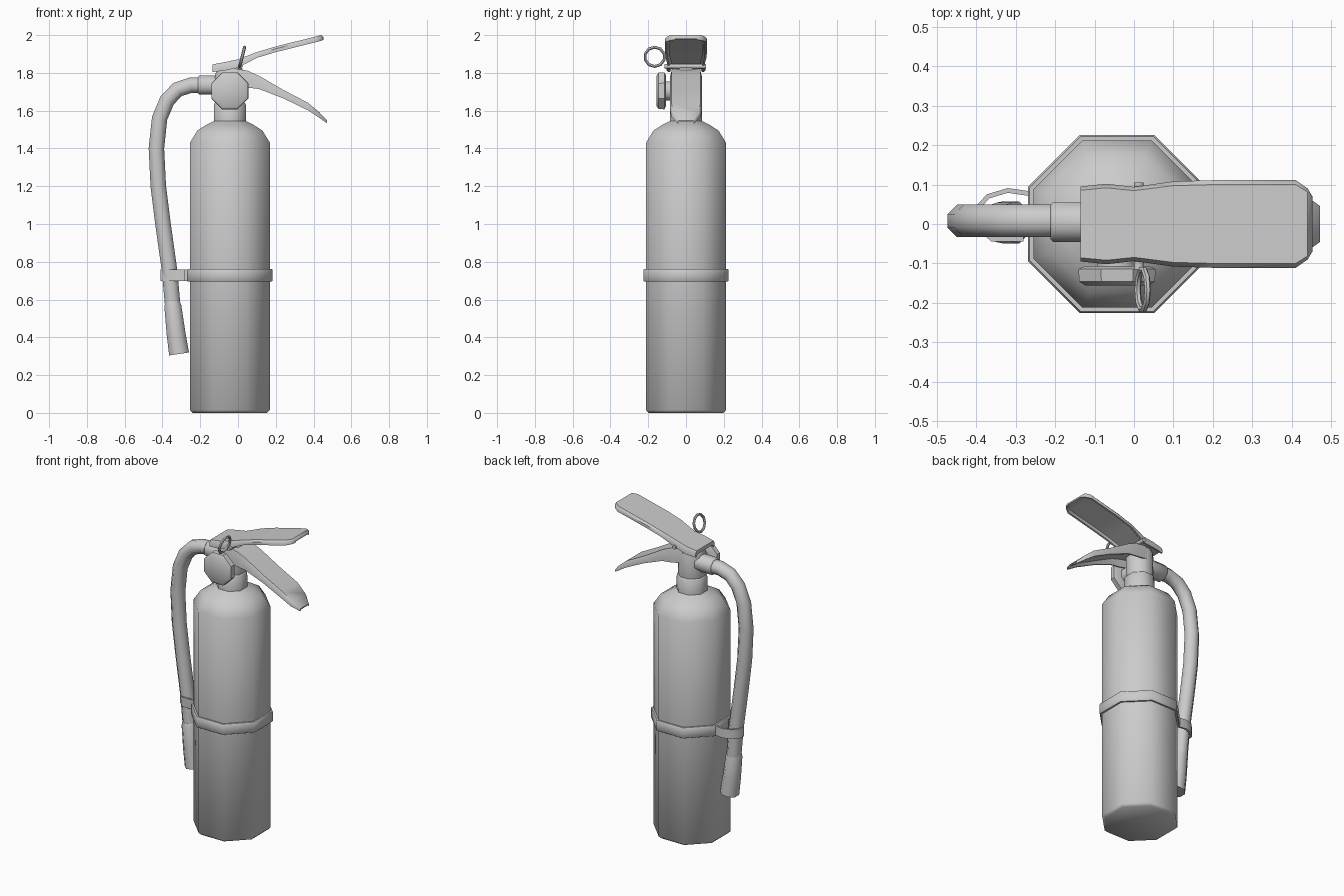
import bpy, bmesh, math
from mathutils import Vector

if "Cube" in bpy.data.objects:
    bpy.data.objects.remove(bpy.data.objects["Cube"])

grey = bpy.data.materials.new("plain grey")
grey.use_nodes = True
COLOUR = (0.6, 0.6, 0.6, 1)
grey.diffuse_color = COLOUR
grey.node_tree.nodes["Principled BSDF"].inputs["Base Color"].default_value = COLOUR

X, Y, Z = Vector((1, 0, 0)), Vector((0, 1, 0)), Vector((0, 0, 1))
CX = -0.043  # axis of the tank


def loft(name, rings, angle=50, loop=False):
    """Skin a list of equal-length point rings, capping the ends."""
    bm = bmesh.new()
    rows = [[bm.verts.new(p) for p in ring] for ring in rings]
    n = len(rows[0])
    pairs = list(zip(rows, rows[1:])) + ([(rows[-1], rows[0])] if loop else [])
    for a, b in pairs:
        for i in range(n):
            j = (i + 1) % n
            bm.faces.new((a[i], a[j], b[j], b[i]))
    if not loop:
        bm.faces.new(rows[0])
        bm.faces.new(rows[-1])
    bmesh.ops.recalc_face_normals(bm, faces=bm.faces)
    mesh = bpy.data.meshes.new(name)
    bm.to_mesh(mesh)
    bm.free()
    mesh.materials.append(grey)
    obj = bpy.data.objects.new(name, mesh)
    bpy.context.collection.objects.link(obj)
    bpy.ops.object.select_all(action="DESELECT")
    obj.select_set(True)
    bpy.context.view_layer.objects.active = obj
    bpy.ops.object.shade_smooth_by_angle(angle=math.radians(angle))
    return obj


def polygon(sides=8):
    """Regular polygon whose flat sides lie at distance 1."""
    r = 1 / math.cos(math.pi / sides)
    angles = [(i + 0.5) * math.tau / sides for i in range(sides)]
    return [(r * math.cos(a), r * math.sin(a)) for a in angles]


def lathe(name, origin, u, v, axis, profile, angle=50, loop=False):
    """Octagonal turned part; profile holds (radius, distance along axis)."""
    o = Vector(origin)
    rings = [[o + axis * h + r * (u * a + v * b) for a, b in polygon()]
             for r, h in profile]
    return loft(name, rings, angle, loop)


def sweep(name, path, up, section, scales=None, angle=50):
    """Carry a section along a path that lies square to up."""
    pts = [Vector(p) for p in path]
    rings = []
    for i, p in enumerate(pts):
        ahead = pts[min(i + 1, len(pts) - 1)] - pts[max(i - 1, 0)]
        side = up.cross(ahead.normalized())
        s = scales[i] if scales else 1
        rings.append([p + s * (side * a + up * b) for a, b in section])
    return loft(name, rings, angle)


def lever(name, stations, lip):
    """Pressed channel; stations hold (x, top z, half width, depth)."""
    rings = []
    for x, z, w, d in stations:
        half = [(w * 0.9, 0), (w, d * 0.4), (w, d), (w * 0.9, d), (w * 0.8, d * lip)]
        outline = half + [(-a, b) for a, b in reversed(half)]
        rings.append([Vector((x, a, z - b)) for a, b in outline])
    return loft(name, rings, 40)


# Tank with rounded shoulder and neck
lathe("tank", (CX, 0, 0), X, Y, Z,
      [(0.197, 0), (0.212, 0.015), (0.212, 1.43), (0.172, 1.495),
       (0.125, 1.525), (0.085, 1.545), (0.084, 1.635), (0.076, 1.645)])

# Strap around the tank
lathe("tank_band", (CX, 0, 0), X, Y, Z,
      [(0.205, 0.695), (0.222, 0.695), (0.226, 0.70), (0.226, 0.755),
       (0.222, 0.762), (0.205, 0.762)], loop=True)

# Clip that holds the hose to the strap
clip_section = [(-0.006, -0.03), (0.006, -0.03), (0.006, 0.03), (-0.006, 0.03)]
clip_path = [(-0.25, 0.075), (-0.32, 0.085), (-0.37, 0.07), (-0.402, 0.035),
             (-0.405, 0), (-0.36, -0.038), (-0.28, -0.038)]
sweep("hose_clip", [(x, y, 0.728) for x, y in clip_path], Z, clip_section)

# Valve body above the neck
lathe("valve_body", (CX, 0, 0), X, Y, Z,
      [(0.075, 1.63), (0.078, 1.65), (0.078, 1.79), (0.065, 1.825)])

# Pressure gauge on the front
lathe("gauge_stem", (CX, 0, 1.705), X, Z, -Y, [(0.05, 0.04), (0.05, 0.12)])
lathe("gauge", (CX, 0, 1.705), X, Z, -Y,
      [(0.08, 0.106), (0.098, 0.114), (0.096, 0.146), (0.08, 0.156)], 40)

# Hose connector, hose and nozzle
lathe("hose_connector", (-0.09, 0.005, 1.735), Y, Z, -X,
      [(0.05, 0), (0.05, 0.115), (0.044, 0.122)])
hose_path = [(-0.18, 1.735), (-0.25, 1.735), (-0.32, 1.712), (-0.375, 1.655),
             (-0.415, 1.56), (-0.432, 1.4), (-0.422, 1.2), (-0.397, 1.0),
             (-0.362, 0.75), (-0.345, 0.56)]
sweep("hose", [(x, 0.008, z) for x, z in hose_path], Y, polygon(),
      [0.041] * len(hose_path))
nozzle_path = [(-0.348, 0.59), (-0.345, 0.565), (-0.328, 0.42), (-0.312, 0.312)]
sweep("nozzle", [(x, 0.004, z) for x, z in nozzle_path], Y, polygon(),
      [0.038, 0.045, 0.05, 0.053])

# Squeeze lever and carrying handle
lever("squeeze_lever",
      [(-0.135, 1.845, 0.095, 0.04), (-0.07, 1.857, 0.102, 0.045),
       (0.0, 1.872, 0.094, 0.045), (0.1, 1.91, 0.108, 0.03),
       (0.2, 1.94, 0.111, 0.03), (0.41, 1.992, 0.111, 0.03),
       (0.44, 2.0, 0.09, 0.03), (0.452, 1.99, 0.07, 0.016)], 0.6)
lever("carry_handle",
      [(-0.03, 1.825, 0.08, 0.09), (0.05, 1.812, 0.085, 0.09),
       (0.11, 1.785, 0.086, 0.07), (0.24, 1.71, 0.086, 0.045),
       (0.37, 1.642, 0.086, 0.04), (0.43, 1.592, 0.075, 0.03),
       (0.472, 1.548, 0.045, 0.015)], 0.5)

# Locking pin and its pull ring
lathe("locking_pin", (0.012, 0, 1.835), X, Z, -Y, [(0.012, -0.105), (0.012, 0.115)])
lean = Vector((0.25, 0, 1)).normalized()
across = lean.cross(Y)
ring_centre = Vector((0.022, -0.166, 1.885))
ring = []
for a, b in polygon(10):
    out = a * Y + b * lean
    ring.append([ring_centre + out * (0.05 + 0.007 * c) + across * 0.007 * d
                 for c, d in polygon(6)])
loft("pull_ring", ring, 50, loop=True)
